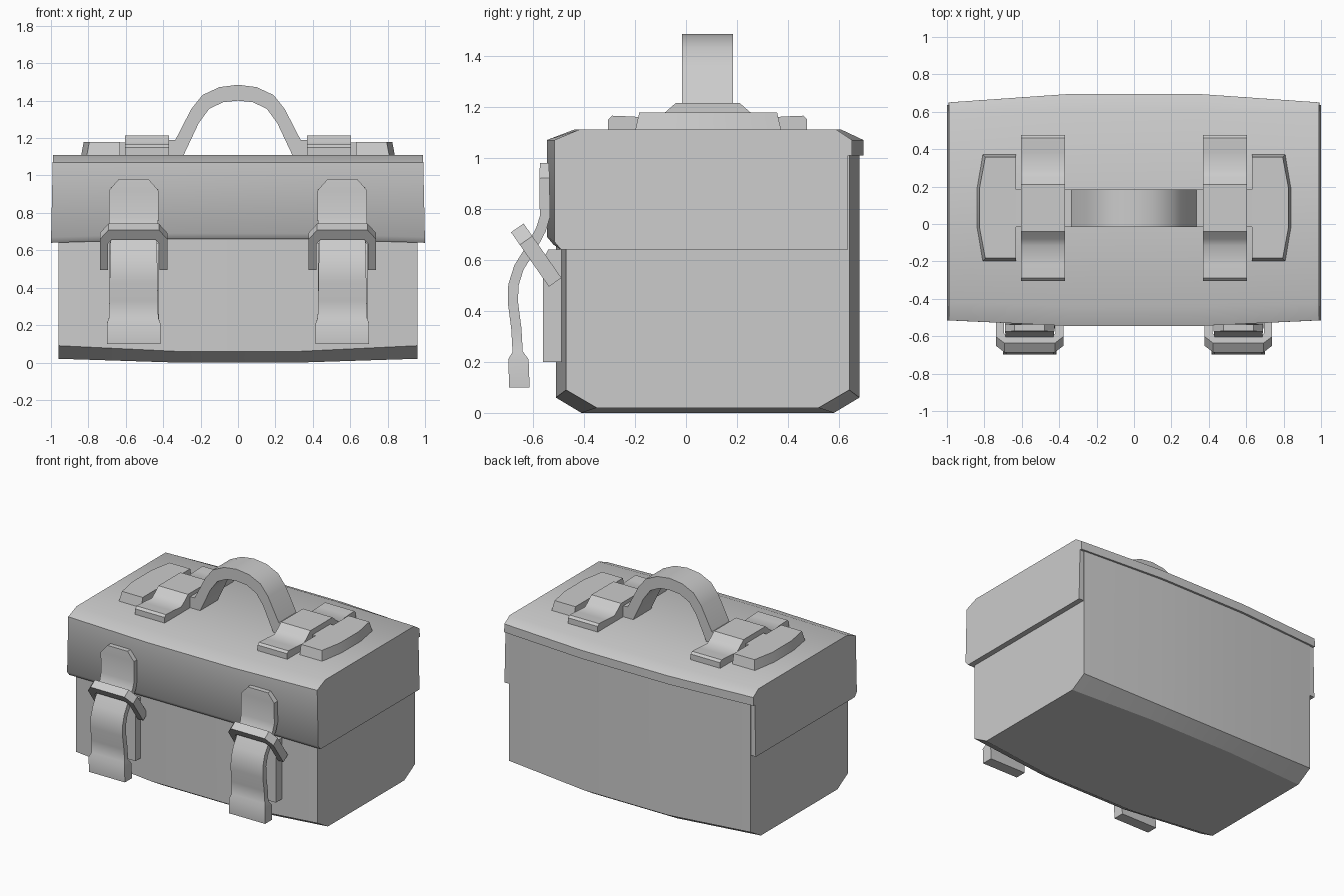
import bpy
import bmesh
import math
from mathutils import Vector

default = bpy.data.objects.get("Cube")
if default:
    bpy.data.objects.remove(default, do_unlink=True)

grey = bpy.data.materials.new("plain_grey")
grey.use_nodes = True
COLOUR = (0.6, 0.6, 0.6, 1)
grey.diffuse_color = COLOUR
grey.node_tree.nodes["Principled BSDF"].inputs["Base Color"].default_value = COLOUR


def loft(name, rings, angle=35):
    """Skin a list of equal-length closed rings and cap both ends."""
    bm = bmesh.new()
    loops = [[bm.verts.new(p) for p in ring] for ring in rings]
    n = len(loops[0])
    for a, b in zip(loops, loops[1:]):
        for i in range(n):
            j = (i + 1) % n
            bm.faces.new((a[i], a[j], b[j], b[i]))
    bm.faces.new(loops[0][::-1])
    bm.faces.new(loops[-1])
    bmesh.ops.recalc_face_normals(bm, faces=bm.faces)
    mesh = bpy.data.meshes.new(name)
    bm.to_mesh(mesh)
    bm.free()
    mesh.materials.append(grey)
    obj = bpy.data.objects.new(name, mesh)
    bpy.context.collection.objects.link(obj)
    bpy.ops.object.select_all(action="DESELECT")
    obj.select_set(True)
    bpy.context.view_layer.objects.active = obj
    bpy.ops.object.shade_smooth_by_angle(angle=math.radians(angle))
    return obj


def bulged_box(name, half, end, mid, angle):
    """Profile (y, z) swept along x, swelling in the middle; half gives x from z."""
    rings = []
    for side, profile in ((-1, end), (-0.35, mid), (0.35, mid), (1, end)):
        rings.append([(side * half(z), y, z) for y, z in profile])
    return loft(name, rings, angle)


# Box body with chamfered lower edges
bulged_box("box_body", lambda z: 0.96,
           [(-0.47, 0.66), (-0.47, 0.09), (-0.35, 0.02), (0.52, 0.02), (0.64, 0.09), (0.64, 1.05)],
           [(-0.51, 0.68), (-0.51, 0.06), (-0.41, 0), (0.58, 0), (0.68, 0.06), (0.68, 1.05)], 25)

# Lid with deep front and sides, and a short lip at the back
bulged_box("lid", lambda z: 1.014 - 0.022 * z,
           [(0.635, 0.64), (-0.49, 0.64), (-0.515, 0.67), (-0.515, 1.07), (-0.42, 1.11),
            (0.59, 1.11), (0.65, 1.07), (0.65, 1.01), (0.635, 1.01)],
           [(0.635, 0.66), (-0.52, 0.66), (-0.545, 0.69), (-0.545, 1.07), (-0.44, 1.11),
            (0.61, 1.11), (0.695, 1.07), (0.695, 1.01), (0.635, 1.01)], 50)

# Carrying handle: one half of the outline, mirrored
outer = [(0.64, 1.175), (0.335, 1.19), (0.25, 1.355), (0.19, 1.43), (0.1, 1.472), (0, 1.485)]
inner = [(0.64, 1.1), (0.29, 1.11), (0.21, 1.28), (0.155, 1.355), (0.08, 1.392), (0, 1.4)]


def mirrored(half):
    return half + [(-x, z) for x, z in half[-2::-1]]


outline = mirrored(outer) + mirrored(inner)[::-1]
loft("carrying_handle", [[(x, y, z) for x, z in outline] for y in (-0.015, 0.185)])

# Clip profile across the handle strip, symmetric about its middle
clip_half = [(0.39, 1.1), (0.39, 1.15), (0.375, 1.165), (0.3, 1.162), (0.2, 1.155),
             (0.165, 1.18), (0.125, 1.215)]
CLIP_Y = 0.085
clip = [(CLIP_Y - d, z) for d, z in clip_half] + [(CLIP_Y + d, z) for d, z in clip_half[::-1]]

# End tab plan: half widths in y at each x, at base and top
tab_base = [(0.63, 0.288), (0.81, 0.288), (0.84, 0.11)]
tab_top = [(0.63, 0.27), (0.795, 0.27), (0.825, 0.11)]


def tab_ring(side, plan, z):
    pts = [(x, -d) for x, d in plan] + [(x, d) for x, d in plan[::-1]]
    return [(side * x, 0.087 + y, z) for x, y in pts]


# Latch strap stations: half width, y, z, thickness
strap = [(0.08, -0.555, 0.98, 0.035), (0.132, -0.555, 0.92, 0.04), (0.132, -0.553, 0.77, 0.04),
         (0.13, -0.568, 0.72, 0.04), (0.125, -0.605, 0.65, 0.04), (0.125, -0.655, 0.57, 0.04),
         (0.127, -0.677, 0.5, 0.04), (0.128, -0.678, 0.43, 0.04), (0.13, -0.665, 0.33, 0.04),
         (0.132, -0.66, 0.24, 0.04), (0.143, -0.657, 0.21, 0.08), (0.143, -0.653, 0.1, 0.08)]


def strap_rings(cx):
    rings = []
    for i, (w, y, z, t) in enumerate(strap):
        a, b = strap[max(i - 1, 0)], strap[min(i + 1, len(strap) - 1)]
        along = Vector((b[1] - a[1], b[2] - a[2])).normalized()
        ny, nz = along.y * t / 2, -along.x * t / 2
        if t > 0.05:
            nz = 0
        rings.append([(cx - w, y - ny, z - nz), (cx + w, y - ny, z - nz),
                      (cx + w, y + ny, z + nz), (cx - w, y + ny, z + nz)])
    return rings


# Tilted U-shaped bail around each strap
u_outer = [(0.18, 0), (0.18, 0.2), (0.135, 0.26)]
u_inner = [(0.137, 0), (0.137, 0.17), (0.115, 0.2)]


def bail_rings(cx):
    pts = u_outer + [(-x, v) for x, v in u_outer[::-1]]
    pts += [(-x, v) for x, v in u_inner] + u_inner[::-1]
    up = Vector((0, -0.57, 0.82))
    out = Vector((0, -0.82, -0.57))
    start = Vector((cx, -0.513, 0.512))
    return [[start + Vector((x, 0, 0)) + up * v + out * d for x, v in pts]
            for d in (-0.03, 0.03)]


# Keeper plate behind each strap (y, z)
keeper = [(-0.48, 0.2), (-0.56, 0.2), (-0.56, 0.6), (-0.54, 0.64), (-0.48, 0.64)]

for side, label in ((1, "left"), (-1, "right")):
    loft(label + "_handle_clip", [[(side * x, y, z) for y, z in clip] for x in (0.37, 0.605)], 40)
    loft(label + "_handle_end_tab",
         [tab_ring(side, tab_base, 1.1), tab_ring(side, tab_top, 1.178)], 25)
    cx = side * 0.558
    loft(label + "_latch_strap", strap_rings(cx), 40)
    loft(label + "_latch_bail", bail_rings(cx), 25)
    loft(label + "_latch_keeper", [[(cx + w, y, z) for y, z in keeper] for w in (-0.13, 0.135)], 25)
